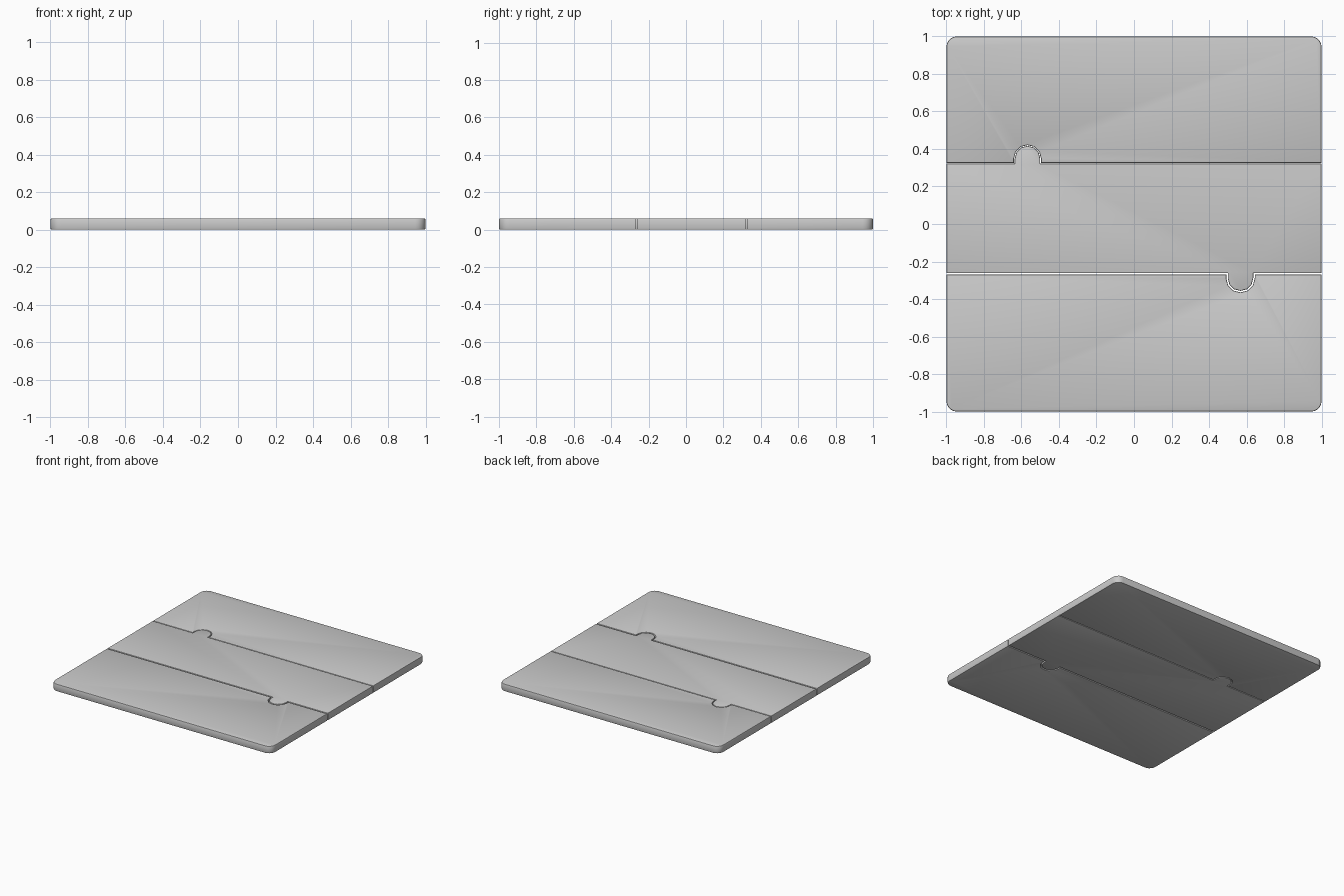
import bpy, bmesh, math

if "Cube" in bpy.data.objects:
    bpy.data.objects.remove(bpy.data.objects["Cube"])

H = 0.06        # board thickness
R = 0.068       # tab radius
NECK = 0.027    # straight part of each tab


def seam(y, cx, s, gap):
    """Left-to-right seam line with a round tab; s is the tab direction, gap the clearance."""
    r, yb = R + gap, y + s * gap
    pts = [(-1, yb), (cx - r, yb)]
    for i in range(7):
        a = math.pi - math.pi * i / 6
        pts.append((cx + r * math.cos(a), y + s * (NECK + r * math.sin(a))))
    return pts + [(cx + r, yb), (1, yb)]


def corner(cx, cy, start, r=0.055, n=5):
    """Quarter arc, counter-clockwise from the start angle."""
    return [(cx + r * math.cos(math.radians(start + 90 * i / n)),
             cy + r * math.sin(math.radians(start + 90 * i / n))) for i in range(n + 1)]


def panel(name, pts):
    """Extrude an outline and soften its rims."""
    bm = bmesh.new()
    face = bm.faces.new([bm.verts.new((x, y, 0)) for x, y in pts])
    ext = bmesh.ops.extrude_face_region(bm, geom=[face])
    for v in ext['geom']:
        if isinstance(v, bmesh.types.BMVert):
            v.co.z = H
    bmesh.ops.recalc_face_normals(bm, faces=bm.faces[:])
    rims = [e for e in bm.edges if abs(e.verts[0].co.z - e.verts[1].co.z) < 1e-5]
    bmesh.ops.bevel(bm, geom=rims, offset=0.006, offset_type='OFFSET', segments=2,
                    profile=0.5, affect='EDGES')
    me = bpy.data.meshes.new(name)
    bm.to_mesh(me)
    bm.free()
    ob = bpy.data.objects.new(name, me)
    bpy.context.collection.objects.link(ob)
    bpy.context.view_layer.objects.active = ob
    ob.select_set(True)
    bpy.ops.object.shade_smooth_by_angle(angle=math.radians(30))
    ob.select_set(False)


BACK = (0.322, -0.568, 1)
FRONT = (-0.262, 0.568, -1)
c = 1 - 0.055

# middle panel carries both tabs
panel("middle_panel", seam(*FRONT, 0) + seam(*BACK, 0)[::-1])
# outer panels have matching sockets and rounded outer corners
panel("back_panel", seam(*BACK, 0.004) + corner(c, c, 0) + corner(-c, c, 90))
panel("front_panel", seam(*FRONT, 0.008)[::-1] + corner(-c, -c, 180) + corner(c, -c, 270))
